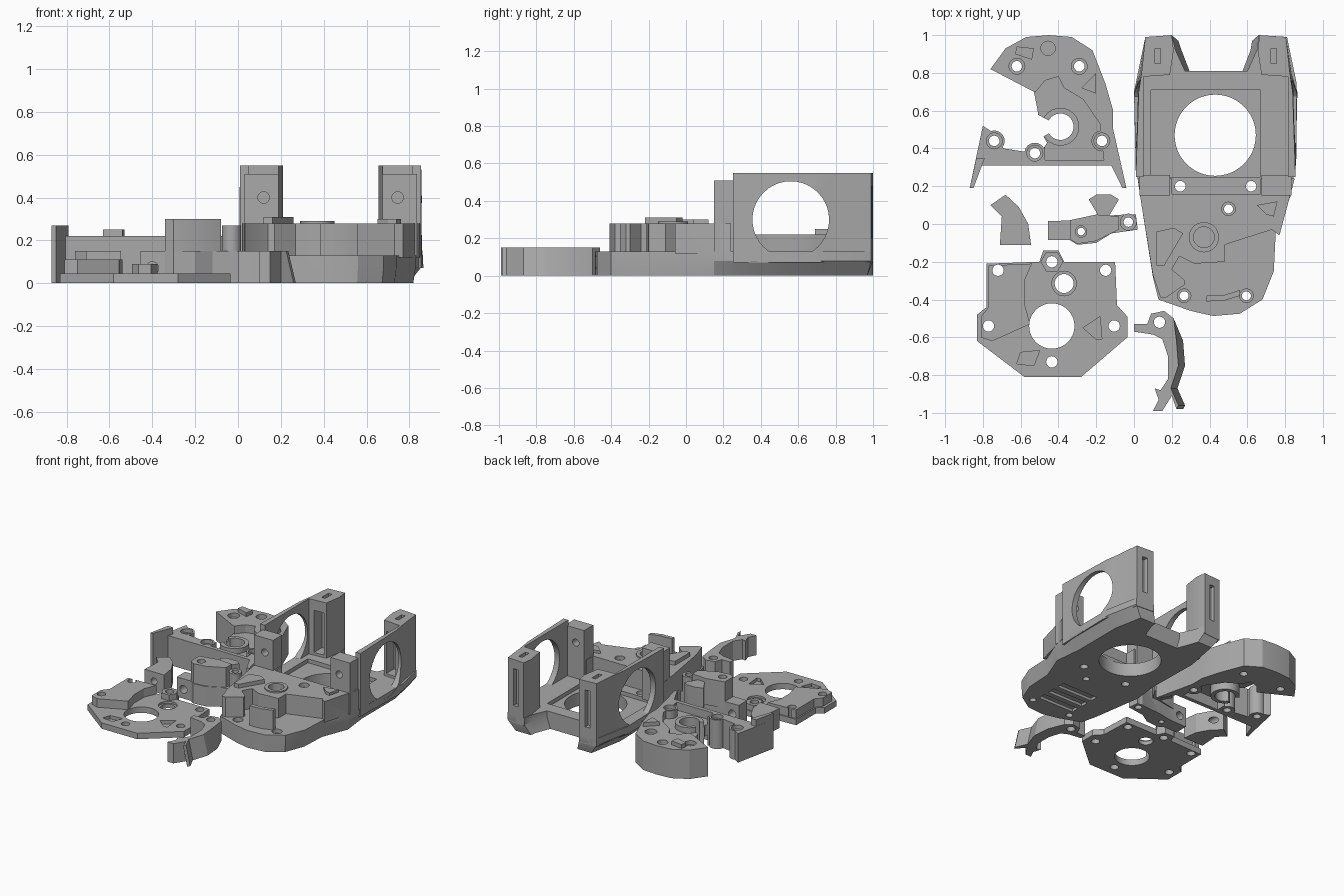
import bpy
import bmesh
from math import sin, cos, pi

default_cube = bpy.data.objects.get("Cube")
if default_cube:
    bpy.data.objects.remove(default_cube, do_unlink=True)

# One plain grey plastic for every part
plastic = bpy.data.materials.new("grey plastic")
plastic.use_nodes = True
grey = (.4, .4, .4, 1)
plastic.diffuse_color = grey
plastic.node_tree.nodes["Principled BSDF"].inputs["Base Color"].default_value = grey

def loft(name, bottom, top):
    """Closed solid between two outlines that have the same number of points."""
    mesh_builder = bmesh.new()
    lower = [mesh_builder.verts.new(point) for point in bottom]
    upper = [mesh_builder.verts.new(point) for point in top]
    mesh_builder.faces.new(lower)
    mesh_builder.faces.new(upper)
    for i in range(len(lower)):
        j = (i + 1) % len(lower)
        mesh_builder.faces.new((lower[i], lower[j], upper[j], upper[i]))
    bmesh.ops.recalc_face_normals(mesh_builder, faces=mesh_builder.faces)
    mesh = bpy.data.meshes.new(name)
    mesh_builder.to_mesh(mesh)
    mesh_builder.free()
    mesh.materials.append(plastic)
    part = bpy.data.objects.new(name, mesh)
    bpy.context.collection.objects.link(part)
    return part

def prism(name, outline, low, high, axis="z"):
    """Extrude a flat outline between two heights along an axis."""
    place = {"x": lambda a, b, h: (h, a, b),
             "y": lambda a, b, h: (a, h, b),
             "z": lambda a, b, h: (a, b, h)}[axis]
    return loft(name, [place(a, b, low) for a, b in outline],
                [place(a, b, high) for a, b in outline])

def circle(a, b, radius, sides=32):
    return [(a + radius * cos(2 * pi * i / sides), b + radius * sin(2 * pi * i / sides))
            for i in range(sides)]

def rect(left, right, front, back):
    return [(left, front), (right, front), (right, back), (left, back)]

def combine(part, tool, operation):
    modifier = part.modifiers.new(operation.lower(), "BOOLEAN")
    modifier.operation = operation
    modifier.solver = "EXACT"
    modifier.object = tool
    bpy.ops.object.select_all(action="DESELECT")
    bpy.context.view_layer.objects.active = part
    part.select_set(True)
    bpy.ops.object.modifier_apply(modifier=modifier.name)
    bpy.data.objects.remove(tool, do_unlink=True)

def cut(part, outline, low, high, axis="z"):
    combine(part, prism("cutter", outline, low, high, axis), "DIFFERENCE")

def add(part, outline, low, high, axis="z"):
    combine(part, prism("addition", outline, low, high, axis), "UNION")

def screw_hole(part, x, y, top, radius=.028):
    """Through hole with a wider counterbore at the top."""
    cut(part, circle(x, y, radius, 20), -.1, top + .1)
    cut(part, circle(x, y, radius * 1.5, 20), top - .03, top + .1)

def mirrored(outline):
    return [(.865 - x, y) for x, y in outline]

# Motor housing floor, with the underside edge drawn in around the rear half
floor_outline = [(.06, .99), (.2, 1), (.22, .92), (.27, .81), (.6, .81), (.65, .92),
                 (.66, 1), (.81, .99), (.86, .75), (.86, .35), (.83, .15), (.75, -.05),
                 (.74, -.25), (.68, -.4), (.56, -.475), (.42, -.487), (.3, -.46),
                 (.13, -.4), (.1, -.28), (.04, .1), (.01, .3), (0, .7)]

def drawn_in(x, y):
    return (.43 + (x - .43) * (.85 if y > .25 else .97), min(y, .97), 0)

housing = loft("housing_floor", [drawn_in(x, y) for x, y in floor_outline],
               [(x, y, .08) for x, y in floor_outline])
add(housing, floor_outline, .08, .13)

# Raised gear ledge in front of the motor pocket, running down the left edge
ledge = [(.02, .24), (.04, .1), (.1, -.27), (.14, -.39), (.17, -.39), (.27, -.32),
         (.27, -.3), (.2, -.24), (.24, -.17), (.32, -.21), (.48, -.2),
         (.48, -.11), (.73, -.03), (.77, -.06), (.84, .2), (.85, .24)]
add(housing, ledge, .12, .28)
cut(housing, rect(.2, .67, .16, .3), .13, .5)
cut(housing, rect(.09, .67, .25, .71), .1, .5)
cut(housing, circle(.43, .47, .215, 48), -.1, .5)
for x in (.245, .62):
    cut(housing, circle(x, .2, .028, 20), -.1, .5)

# Pivot boss, screw holes, standing stop and keyed pads
add(housing, circle(.37, -.07, .08), .12, .29)
cut(housing, circle(.37, -.07, .055), .06, .5)
for x in (.265, .595):
    screw_hole(housing, x, -.38, .13, .024)
screw_hole(housing, .5, .08, .28, .024)
add(housing, [(.65, .1), (.76, .12), (.74, .04), (.7, .05)], .2, .3)
add(housing, [(.12, -.04), (.21, -.02), (.26, -.05), (.16, -.22), (.12, -.22)], .27, .31)
add(housing, [(.385, -.41), (.48, -.405), (.56, -.38), (.56, -.35), (.48, -.375),
              (.385, -.38)], .1, .28)

# Shallow vents under the gear end
for y in (-.1, -.2, -.3):
    cut(housing, rect(.28, .58, y - .03, y + .03), -.1, .02)

# Side walls leaning in at the top, with hollow rear towers and front posts
wall = [(0, .7), (.01, .25), (.05, .25), (.05, .78), (.19, .79), (.21, .92), (.2, 1),
        (.06, .99), (.03, .8)]
wall_top = [(.025, .7)] + wall[1:-1] + [(.04, .8)]
window = [(a, min(b, .505)) for a, b in circle(.56, .3, .205, 40)]
post = rect(.03, .19, .15, .26)
for side, shape in (("left", mirrored), ("right", list)):
    tower = loft(side + "_wall", [(x, y, .07) for x, y in shape(wall)],
                 [(x, y, .55) for x, y in shape(wall_top)])
    cut(tower, window, -.1, 1, "x")
    cut(tower, shape(rect(.11, .15, .96, 1.1)), .2, .48)
    cut(tower, shape(rect(.09, .17, .7, .88)), .15, .47)
    cut(tower, shape(rect(.11, .14, .85, .93)), .5, .7)
    front_post = prism(side + "_front_post", shape(post), .12, .51)
    hole_x = .12 if side == "right" else .745
    cut(front_post, circle(hole_x, .4, .027, 20), .1, .4, "y")

# Latch lever with a sloping outer side and a pivot hole
lever_outline = [
    (0, -.53), (0, -.57), (.1, -.585), (.15, -.61), (.18, -.7), (.18, -.82), (.14, -.88),
    (.11, -.87), (.13, -.93), (.1, -.99), (.15, -.99), (.2, -.91), (.26, -.98),
    (.27, -.96), (.23, -.87), (.27, -.75), (.26, -.62), (.21, -.5), (.16, -.46),
    (.09, -.475), (.07, -.53)]
lever = loft("latch_lever", [(x, y, 0) for x, y in lever_outline],
             [(x - .035 if x > .22 else x, y, .15) for x, y in lever_outline])
cut(lever, circle(.135, -.52, .03, 20), -.1, .5)

# Motor cover plate with a raised corner
cover = prism("cover_plate", [
    (-.78, -.21), (-.5, -.2), (-.48, -.14), (-.4, -.14), (-.37, -.2), (-.1, -.2),
    (-.09, -.43), (-.035, -.49), (-.035, -.6), (-.28, -.81), (-.58, -.81),
    (-.83, -.62), (-.83, -.48), (-.78, -.44)], 0, .045)
add(cover, [(-.77, -.22), (-.54, -.21), (-.58, -.3), (-.58, -.42), (-.55, -.53),
            (-.75, -.62), (-.81, -.6), (-.81, -.49), (-.77, -.44)], .03, .11)
add(cover, circle(-.435, -.2, .06, 6), .03, .09)
cut(cover, circle(-.435, -.54, .12, 40), -.1, .5)
cut(cover, circle(-.37, -.315, .05), -.1, .5)
cut(cover, circle(-.37, -.315, .065), .03, .5)
for x, y in ((-.72, -.245), (-.15, -.245), (-.77, -.54), (-.105, -.54), (-.435, -.73),
             (-.435, -.2)):
    cut(cover, circle(x, y, .03, 20), -.1, .5)
cut(cover, [(-.27, -.55), (-.18, -.49), (-.17, -.61), (-.2, -.61)], .02, .5)
cut(cover, [(-.62, -.74), (-.6, -.68), (-.5, -.67), (-.53, -.75)], .02, .5)

# Hooked gear frame with legs
frame = prism("gear_frame", [
    (-.76, .82), (-.68, .93), (-.57, .99), (-.45, 1), (-.33, .99), (-.22, .92),
    (-.15, .74), (-.11, .6), (-.11, .45), (-.08, .3), (-.11, .31), (-.81, .31),
    (-.85, .19), (-.87, .19), (-.8, .52), (-.74, .48), (-.69, .4), (-.5, .37),
    (-.46, .43), (-.5, .5), (-.51, .6), (-.53, .7)], 0, .22)
add(frame, [(-.87, .19), (-.85, .19), (-.79, .35), (-.835, .35)], 0, .27)
add(frame, [(-.12, .31), (-.06, .19), (-.04, .19), (-.11, .5)], 0, .22)

# Lowered gear seat, hollow underneath, and the bearing ring, open on one side
seat = [(-.6, .7), (-.52, .7), (-.47, .76), (-.4, .78), (-.37, .72), (-.27, .66),
        (-.18, .53), (-.16, .34), (-.47, .34), (-.47, .44), (-.6, .55)]
cut(frame, seat, .16, .5)
cut(frame, seat, -.1, .08)
add(frame, circle(-.39, .515, .1), 0, .2)
cut(frame, circle(-.39, .515, .07), -.1, .5)
cut(frame, [(-.39, .515), (-.52, .585), (-.52, .44)], -.1, .5)

# Frame screw bosses, a blind socket and keyed pads
for x, y in ((-.74, .44), (-.525, .375), (-.17, .44)):
    add(frame, circle(x, y, .055, 24), 0, .22)
for x, y in ((-.62, .835), (-.29, .835), (-.74, .44), (-.17, .44), (-.525, .375)):
    screw_hole(frame, x, y, .22)
cut(frame, circle(-.455, .93, .038, 20), .12, .5)
add(frame, [(-.63, .9), (-.62, .94), (-.53, .93), (-.54, .87)], .15, .25)
add(frame, [(-.28, .72), (-.2, .8), (-.2, .69)], .15, .25)

# Curved guide
guide = prism("curved_guide", [(-.71, -.11), (-.545, -.11), (-.56, 0), (-.61, .09),
                               (-.68, .155), (-.76, .1), (-.7, .04)], 0, .15)
cut(guide, circle(-.63, .08, .025, 20), -.2, .2, "y")

# Tensioner arm with its tower and pivot eye
arm = prism("tensioner_arm", [(-.455, .015), (-.455, -.085), (-.34, -.085), (-.3, -.11),
                              (-.2, -.1), (-.12, -.05), (.02, -.03), (.01, .05),
                              (-.05, .05), (-.2, .04), (-.3, .02)], 0, .15)
add(arm, [(-.34, .02), (-.34, -.08), (-.3, -.105), (-.2, -.09), (-.08, -.03),
          (-.08, .04), (-.2, .05)], .1, .3)
add(arm, circle(-.03, .01, .045, 24), 0, .27)
cut(arm, circle(-.03, .01, .025, 20), -.1, .5)
screw_hole(arm, -.28, -.04, .3, .02)
cut(arm, circle(-.4, .07, .03, 20), -.2, .2, "y")
add(arm, [(-.18, .03), (-.24, .13), (-.2, .155), (-.12, .155), (-.08, .13), (-.14, .03)],
    .1, .27)

# Crisp edges, smooth round bores
for part in bpy.context.scene.objects:
    part.select_set(part.type == "MESH" and plastic.name in part.data.materials)
bpy.ops.object.shade_smooth_by_angle(angle=pi / 9)
